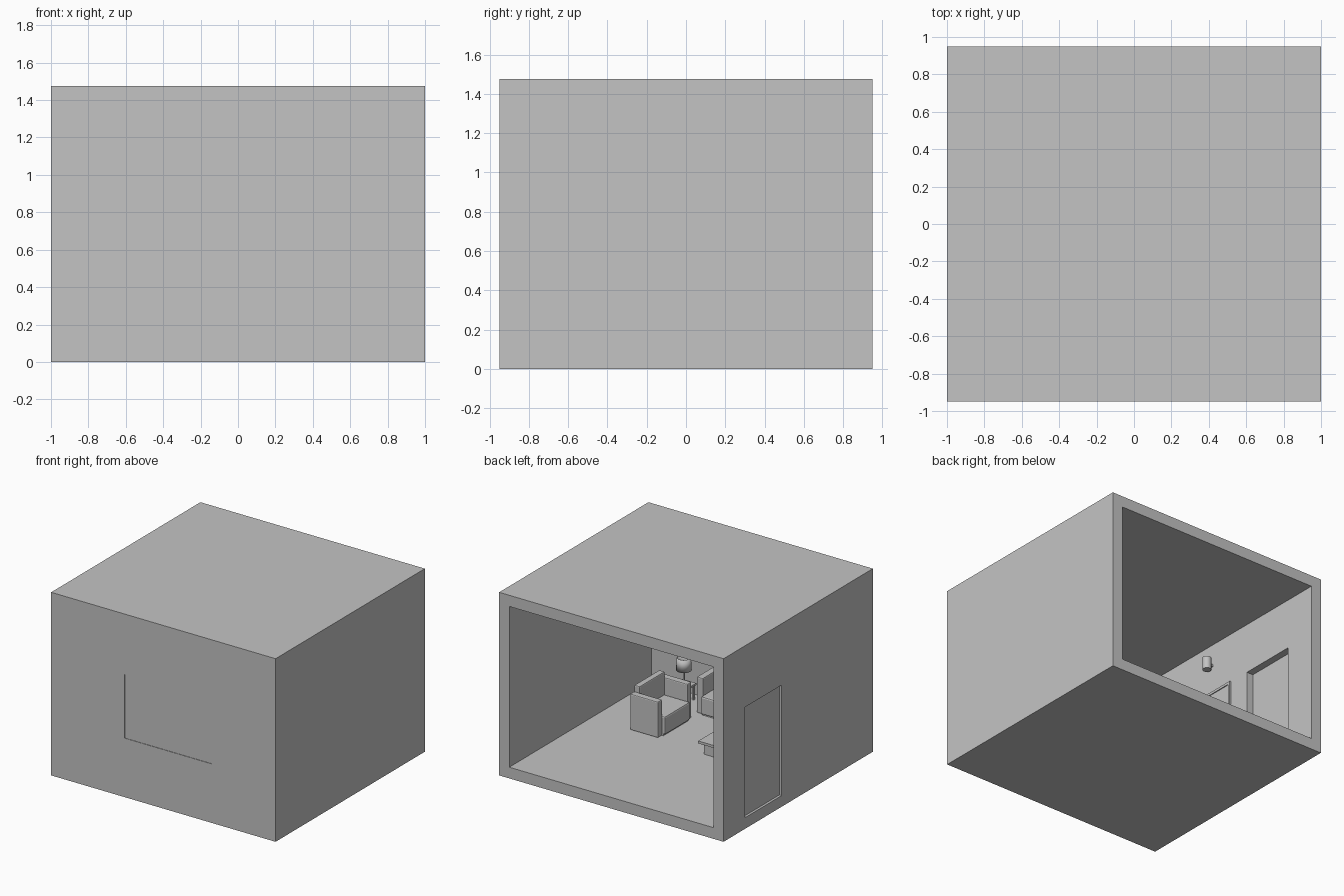
import bpy, bmesh
from mathutils import Matrix

cube = bpy.data.objects.get("Cube")
if cube:
    bpy.data.objects.remove(cube, do_unlink=True)

grey = bpy.data.materials.new("plain_grey")
grey.use_nodes = True
grey.diffuse_color = (0.55, 0.55, 0.55, 1)
grey.node_tree.nodes["Principled BSDF"].inputs["Base Color"].default_value = grey.diffuse_color


def make(name, bm):
    mesh = bpy.data.meshes.new(name)
    bm.to_mesh(mesh)
    bm.free()
    mesh.materials.append(grey)
    ob = bpy.data.objects.new(name, mesh)
    bpy.context.collection.objects.link(ob)
    return ob


def box(name, x, y, z, bevel=0):
    """Box from (min, max) pairs, with optional rounded edges."""
    bm = bmesh.new()
    bmesh.ops.create_cube(bm, size=1)
    for v in bm.verts:
        v.co = [r[0] if c < 0 else r[1] for c, r in zip(v.co, (x, y, z))]
    ob = make(name, bm)
    if bevel:
        mod = ob.modifiers.new("soft_edges", 'BEVEL')
        mod.width, mod.segments = bevel, 2
    return ob


def cylinder(name, centre, r1, r2, height, caps=True):
    bm = bmesh.new()
    bmesh.ops.create_cone(bm, cap_ends=caps, segments=24, radius1=r1, radius2=r2, depth=height,
                          matrix=Matrix.Translation(centre))
    for f in bm.faces:
        f.smooth = len(f.verts) == 4
    return make(name, bm)


def cut(target, name, x, y, z):
    cutter = box(name, x, y, z)
    cutter.hide_render = True
    cutter.hide_viewport = False
    cutter.display_type = 'WIRE'
    mod = target.modifiers.new(name, 'BOOLEAN')
    mod.object, mod.operation, mod.solver = cutter, 'DIFFERENCE', 'EXACT'
    bpy.context.view_layer.objects.active = target
    bpy.ops.object.modifier_apply(modifier=mod.name)
    bpy.data.objects.remove(cutter, do_unlink=True)


# Room shell, open at the back, with door and window openings
FLOOR = 0.09
door_y, door_z = (0.21, 0.68), (FLOOR, 0.98)
win_x, win_z = (-0.345, 0.43), (0.475, 0.99)
room = box("room_shell", (-1, 1), (-0.95, 0.95), (0, 1.475))
cut(room, "interior_cutter", (-0.91, 0.91), (-0.86, 1.2), (FLOOR, 1.385))
cut(room, "door_cutter", (-1.2, -0.8), door_y, door_z)
cut(room, "window_cutter", win_x, (-1.2, -0.8), win_z)
box("door_panel", (-0.98, -0.968), door_y, door_z)
box("window_pane", win_x, (-0.946, -0.93), win_z)


def seating(name, width, seats, origin, turned):
    """Upholstered seat facing +y, back edge on local y = 0, turned to face -x if asked."""
    arm, depth, half = 0.055, 0.25, width / 2
    parts = []
    for side, label in ((-1, "right"), (1, "left")):
        ends = sorted((side * half, side * (half - arm)))
        parts.append(box(f"{name}_{label}_arm", ends, (0, depth), (0, 0.29), 0.008))
    inner = half - arm
    parts.append(box(f"{name}_back", (-inner, inner), (0, 0.05), (0, 0.34), 0.008))
    step = 2 * inner / seats
    parts.append(box(f"{name}_base", (-inner, inner), (0.04, depth + 0.01), (0, 0.09)))
    for i in range(seats):
        left = -inner + i * step
        parts.append(box(f"{name}_cushion_{i + 1}", (left, left + step),
                         (0.04, depth + 0.025), (0.01, 0.155), 0.012))
    place = Matrix.Translation((*origin, FLOOR))
    if turned:
        place = place @ Matrix.Rotation(1.5707963, 4, 'Z')
    for p in parts:
        p.matrix_world = place


seating("armchair", 0.43, 1, (0.56, -0.3), True)
seating("sofa", 1.07, 3, (-0.205, -0.857), False)

# Coffee table
box("coffee_table_top", (-0.46, -0.095), (-0.32, -0.02), (0.18, 0.2))
box("coffee_table_base", (-0.43, -0.125), (-0.29, -0.05), (FLOOR, 0.18))

# Side table with lamp
lx, ly = 0.53, -0.73
box("side_table_top", (lx - 0.065, lx + 0.065), (ly - 0.065, ly + 0.065), (0.205, 0.22))
for sx in (-1, 1):
    for sy in (-1, 1):
        x, y = lx + sx * 0.05, ly + sy * 0.05
        box("side_table_leg", (x - 0.008, x + 0.008), (y - 0.008, y + 0.008), (FLOOR, 0.205))
cylinder("lamp_foot", (lx, ly, 0.225), 0.035, 0.03, 0.01)
cylinder("lamp_pole", (lx, ly, 0.3), 0.007, 0.007, 0.15)
shade = cylinder("lamp_shade", (lx, ly, 0.385), 0.058, 0.052, 0.1, caps=False)
shade.modifiers.new("thickness", 'SOLIDIFY').thickness = 0.004

# Framed picture with a wall light above it
py, pz, rim = (-0.41, 0.03), (0.5, 0.98), 0.02
frame = box("picture_frame", (-0.91, -0.895), py, pz)
cut(frame, "picture_cutter", (-0.902, -0.8), (py[0] + rim, py[1] - rim), (pz[0] + rim, pz[1] - rim))
cylinder("wall_light", (-0.86, -0.19, 1.21), 0.033, 0.033, 0.1)
box("wall_light_bracket", (-0.91, -0.87), (-0.2, -0.18), (1.2, 1.22))
